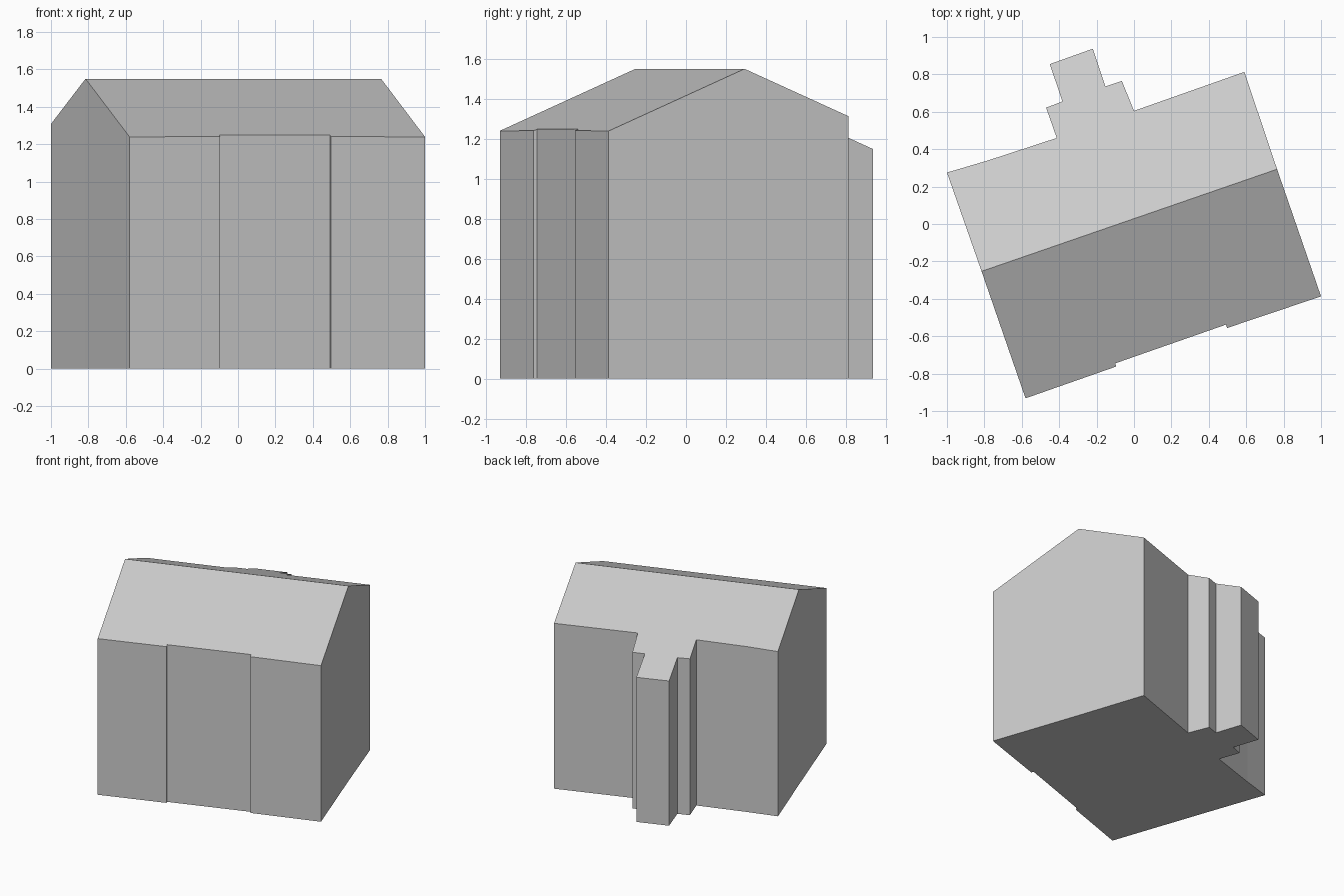
import bpy, bmesh
from mathutils import Vector

cube = bpy.data.objects.get("Cube")
if cube:
    bpy.data.objects.remove(cube, do_unlink=True)

# Plain grey for the whole building
GREY = (0.6, 0.6, 0.6, 1)
grey = bpy.data.materials.new("plain_grey")
grey.use_nodes = True
grey.diffuse_color = GREY
grey.node_tree.nodes["Principled BSDF"].inputs["Base Color"].default_value = GREY

# Ridge line and pitch shared by both roof slopes
RIDGE_Z, PITCH = 1.55, 0.432
ridge_left, ridge_right = Vector((0.765, 0.293)), Vector((-0.815, -0.253))
along = (ridge_left - ridge_right).normalized()
across = Vector((-along.y, along.x))

# Footprint outlines between the two ridge ends: stepped rear wing, recessed front
rear = [(0.59, 0.813), (0, 0.605), (-0.065, 0.765), (-0.153, 0.735), (-0.22, 0.937),
        (-0.45, 0.855), (-0.383, 0.655), (-0.47, 0.622), (-0.413, 0.46),
        (-0.78, 0.34), (-1, 0.275)]
front = [(-0.58, -0.932), (-0.095, -0.762), (-0.1, -0.745),
         (0.492, -0.538), (0.498, -0.556), (1, -0.387)]


def roof_height(p):
    return RIDGE_Z - PITCH * abs((p - ridge_right).dot(across))


bm = bmesh.new()
outline = [ridge_left, *map(Vector, rear), ridge_right, *map(Vector, front)]
base = [bm.verts.new((p.x, p.y, 0)) for p in outline]
top = [bm.verts.new((p.x, p.y, roof_height(p))) for p in outline]
count = len(outline)
split = len(rear) + 1

# Floor, two roof slopes and walls
bm.faces.new(base[::-1])
bm.faces.new(top[:split + 1])
bm.faces.new(top[split:] + top[:1])
for i in range(count):
    j = (i + 1) % count
    bm.faces.new((base[i], base[j], top[j], top[i]))
bmesh.ops.recalc_face_normals(bm, faces=bm.faces)

mesh = bpy.data.meshes.new("gabled_building")
bm.to_mesh(mesh)
bm.free()
mesh.materials.append(grey)
building = bpy.data.objects.new("gabled_building", mesh)
bpy.context.collection.objects.link(building)
